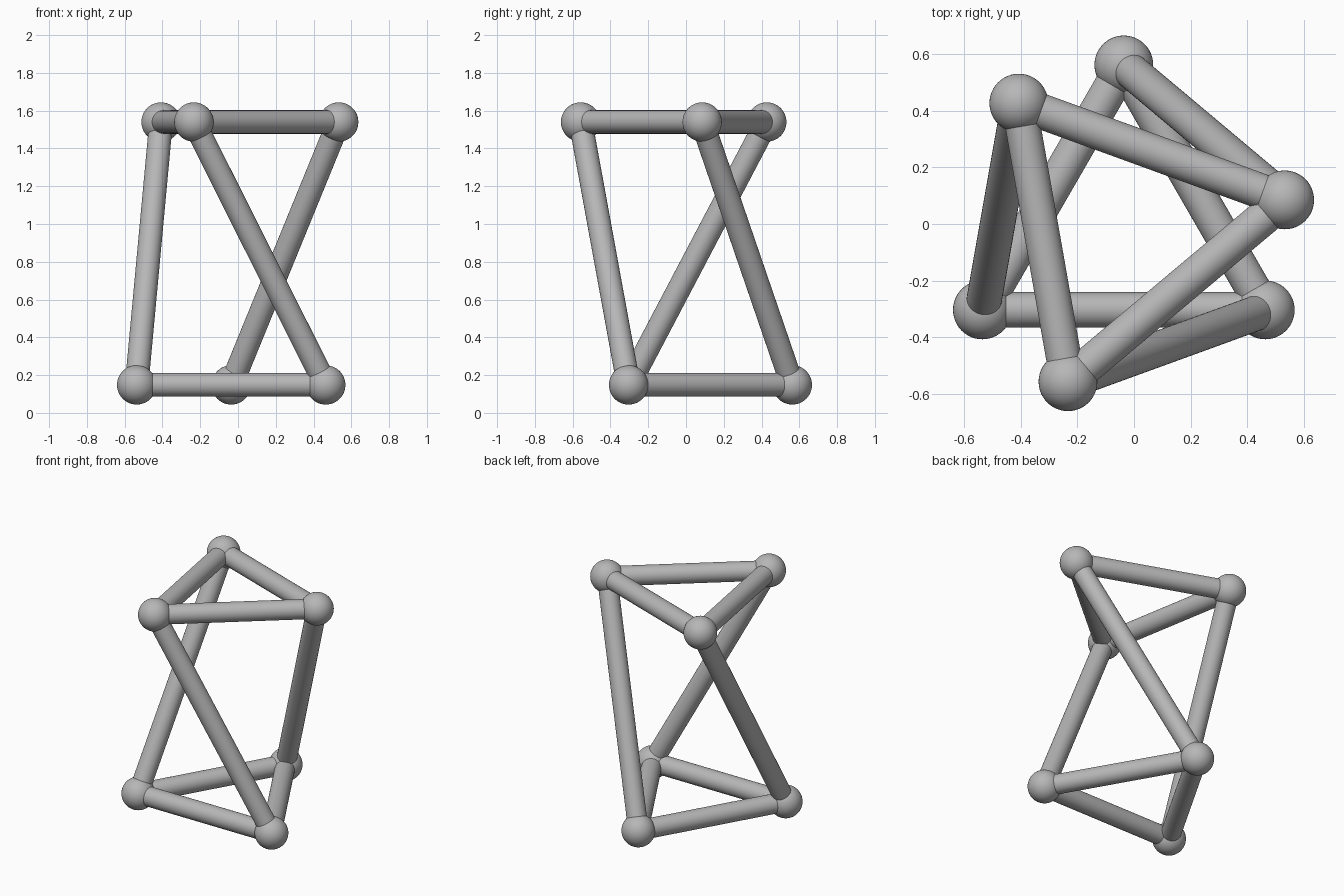
import bpy
from math import radians, cos, sin
from mathutils import Vector

cube = bpy.data.objects.get("Cube")
if cube:
    bpy.data.objects.remove(cube, do_unlink=True)

CENTRE = Vector((-0.036, -0.015, 0))
RING = 0.578
BALL_R = 0.104
ROD_R = 0.0625

grey = bpy.data.materials.new("plain grey")
grey.use_nodes = True
colour = (0.47, 0.47, 0.47, 1)
grey.diffuse_color = colour
grey.node_tree.nodes["Principled BSDF"].inputs["Base Color"].default_value = colour


def finish(name):
    obj = bpy.context.object
    obj.name = name
    obj.data.materials.append(grey)
    bpy.ops.object.shade_smooth_by_angle(angle=radians(40))


def triangle(start_angle, z):
    """Corners of an equal-sided triangle, counter-clockwise."""
    angles = [radians(start_angle + 120 * i) for i in range(3)]
    return [CENTRE + Vector((RING * cos(a), RING * sin(a), z)) for a in angles]


def ball(name, point):
    bpy.ops.mesh.primitive_uv_sphere_add(
        segments=48, ring_count=24, radius=BALL_R, location=point)
    finish(name)


def rod(name, a, b):
    axis = b - a
    bpy.ops.mesh.primitive_cylinder_add(
        vertices=48, radius=ROD_R, depth=axis.length, location=(a + b) / 2,
        rotation=axis.to_track_quat('Z', 'Y').to_euler())
    finish(name)


# Lower triangle, and upper triangle twisted about the vertical axis
lower = triangle(90, 0.148)
upper = triangle(130, 1.54)

for i in range(3):
    n = i + 1
    # Joint balls
    ball(f"lower_joint_{n}", lower[i])
    ball(f"upper_joint_{n}", upper[i])
    # Triangle edges
    rod(f"lower_edge_{n}", lower[i], lower[(i + 1) % 3])
    rod(f"upper_edge_{n}", upper[i], upper[(i + 1) % 3])
    # Slanted legs, each joining to the preceding upper corner
    rod(f"slanted_leg_{n}", lower[i], upper[i - 1])
